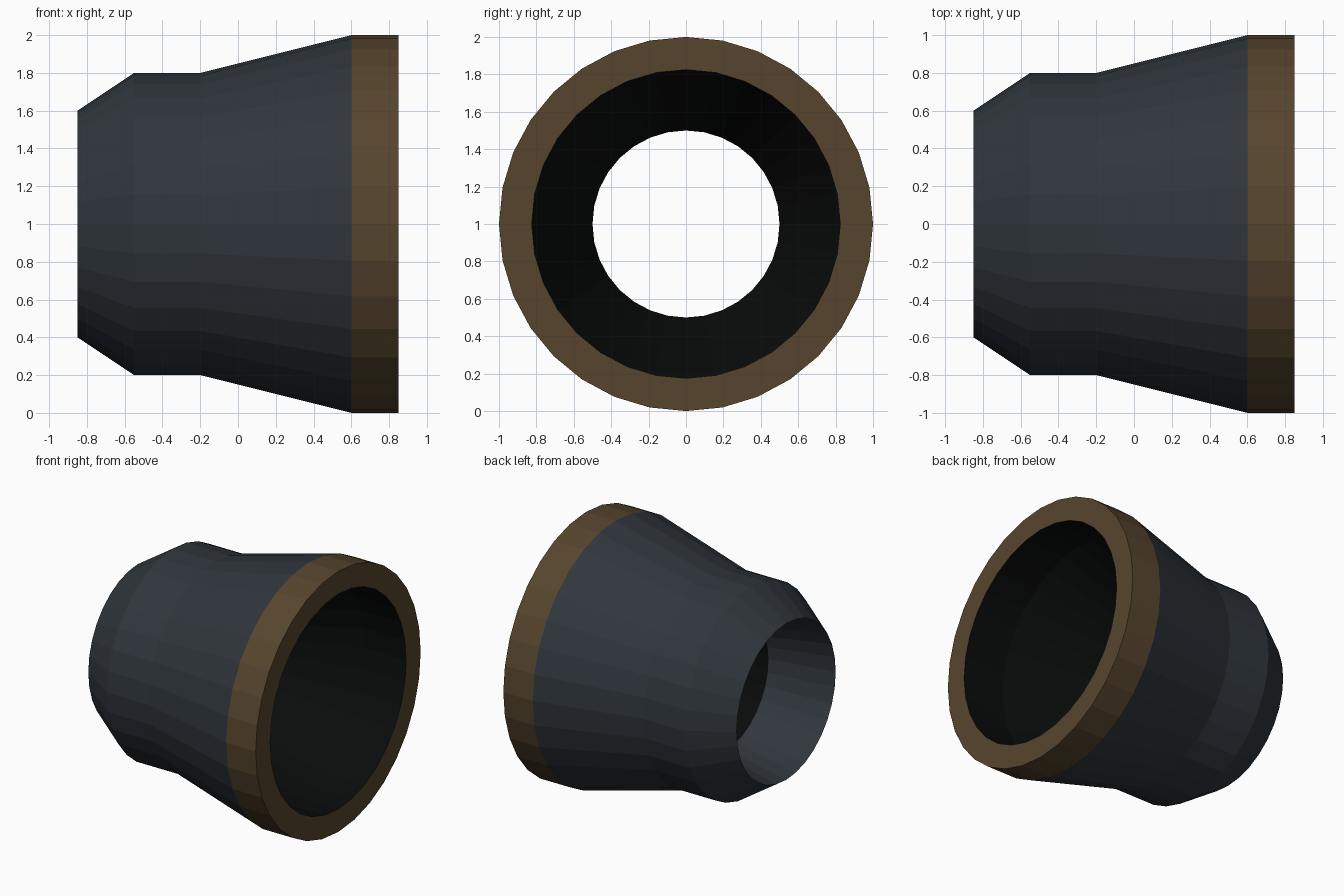
import bpy, bmesh, math

if "Cube" in bpy.data.objects:
    bpy.data.objects.remove(bpy.data.objects["Cube"])

SIDES = 32


def material(name, color):
    m = bpy.data.materials.new(name)
    m.diffuse_color = (*color, 1.0)
    m.use_nodes = True
    m.node_tree.nodes["Principled BSDF"].inputs["Base Color"].default_value = m.diffuse_color
    return m


def lathe(name, profile, mat):
    """Spin (x, radius) points about the x axis at z = 1."""
    bm = bmesh.new()
    rings = []
    for x, r in profile:
        angles = [2 * math.pi * i / SIDES for i in range(SIDES)]
        rings.append([bm.verts.new((x, r * math.sin(a), 1 + r * math.cos(a))) for a in angles])
    for a, b in zip(rings, rings[1:]):
        for i in range(SIDES):
            j = (i + 1) % SIDES
            bm.faces.new((a[i], a[j], b[j], b[i]))
    mesh = bpy.data.meshes.new(name)
    bm.to_mesh(mesh)
    bm.free()
    mesh.materials.append(mat)
    obj = bpy.data.objects.new(name, mesh)
    bpy.context.collection.objects.link(obj)
    return obj


slate = material("slate", (0.029, 0.037, 0.046))
brown = material("brown", (0.095, 0.060, 0.027))
black = material("black", (0.003, 0.0035, 0.0035))

# Outer wall with a sharp rear lip turning in to the throat
lathe("nozzle_shell", [(0.6, 1.0), (-0.2, 0.8), (-0.55, 0.8), (-0.85, 0.6),
                       (-0.35, 0.5)], slate)

# Dark bore: flares from the throat, then runs straight to the mouth
lathe("bore", [(-0.35, 0.5), (0.5, 0.825), (0.85, 0.825)], black)

# Band around the wide mouth, with its flat front face
lathe("mouth_band", [(0.85, 0.825), (0.85, 1.0), (0.6, 1.0)], brown)
